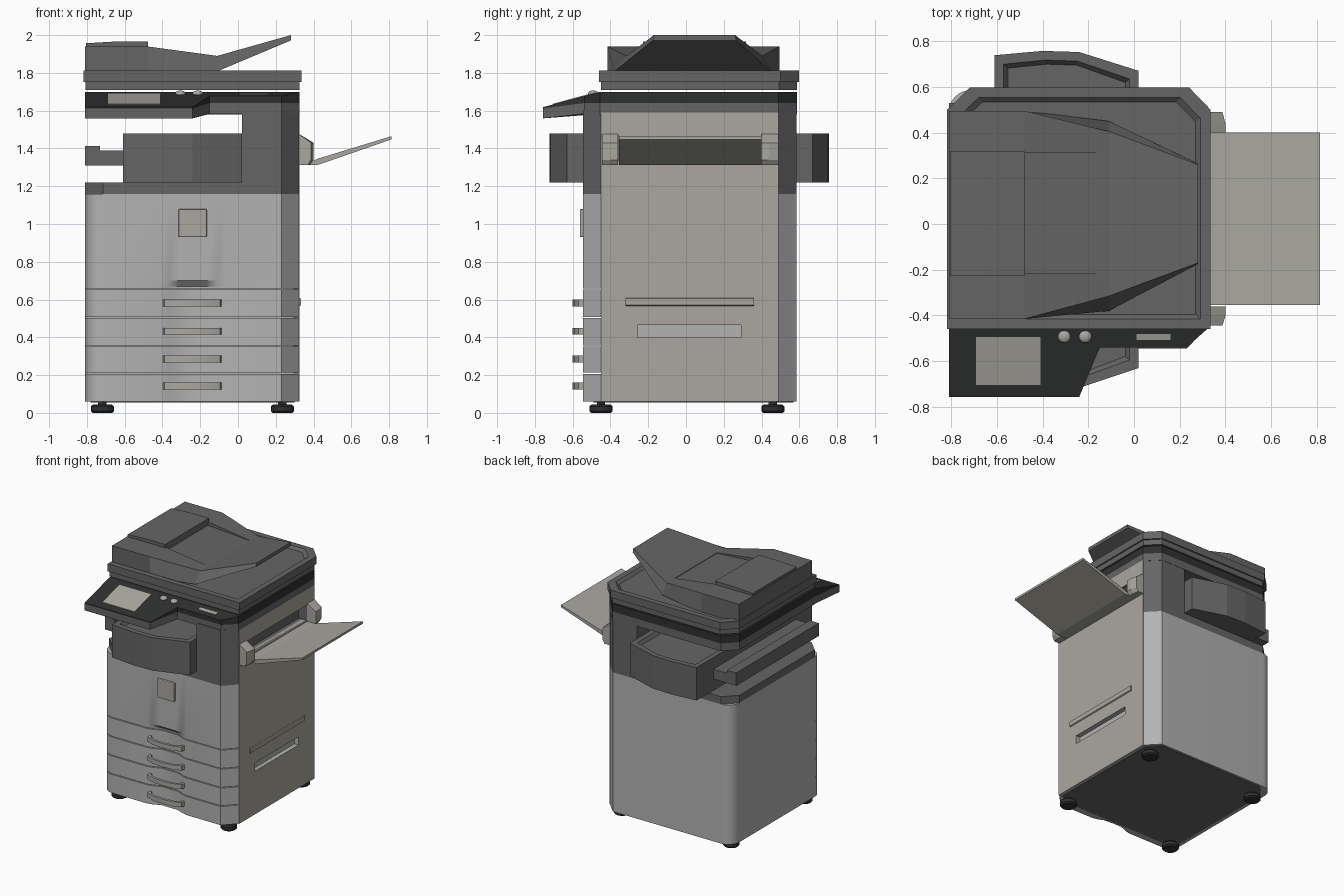
import bpy, bmesh, math

if "Cube" in bpy.data.objects:
    bpy.data.objects.remove(bpy.data.objects["Cube"])


def material(name, r, g, b):
    m = bpy.data.materials.new(name)
    m.diffuse_color = (r, g, b, 1)
    m.use_nodes = True
    m.node_tree.nodes["Principled BSDF"].inputs["Base Color"].default_value = m.diffuse_color
    return m


BLACK = material("black_plastic", .028, .03, .029)
DARK = material("dark_grey", .13, .13, .13)
LIGHT = material("light_grey", .45, .45, .45)
BEIGE = material("warm_grey", .40, .39, .34)


def finish(name, bm, mat, smooth=False):
    bmesh.ops.recalc_face_normals(bm, faces=bm.faces)
    me = bpy.data.meshes.new(name)
    bm.to_mesh(me)
    bm.free()
    ob = bpy.data.objects.new(name, me)
    bpy.context.collection.objects.link(ob)
    me.materials.append(mat)
    if smooth:
        bpy.ops.object.select_all(action='DESELECT')
        ob.select_set(True)
        bpy.context.view_layer.objects.active = ob
        bpy.ops.object.shade_smooth_by_angle(angle=math.radians(30))
    return ob


def loft(name, rings, mat, smooth=False):
    """Closed skin through rings of equal point count."""
    bm = bmesh.new()
    vs = [[bm.verts.new(p) for p in r] for r in rings]
    n = len(vs[0])
    for a, b in zip(vs, vs[1:]):
        for i in range(n):
            j = (i + 1) % n
            bm.faces.new((a[i], a[j], b[j], b[i]))
    bm.faces.new(vs[0])
    bm.faces.new(vs[-1])
    return finish(name, bm, mat, smooth)


def ring(pts, z):
    """Plan outline at height z (a number or a function of y)."""
    return [(x, y, z(y) if callable(z) else z) for x, y in pts]


def plan(name, pts, lo, hi, mat, smooth=False):
    return loft(name, [ring(pts, lo), ring(pts, hi)], mat, smooth)


def side(name, pts, y0, y1, mat):
    """x-z profile extruded along y."""
    return loft(name, [[(x, y, z) for x, z in pts] for y in (y0, y1)], mat)


def rect(x0, x1, y0, y1):
    return [(x0, y0), (x1, y0), (x1, y1), (x0, y1)]


def inset(pts, d):
    xs, ys = [p[0] for p in pts], [p[1] for p in pts]
    cx, cy = (min(xs) + max(xs)) / 2, (min(ys) + max(ys)) / 2
    sx, sy = 1 - 2 * d / (max(xs) - min(xs)), 1 - 2 * d / (max(ys) - min(ys))
    return [(cx + (x - cx) * sx, cy + (y - cy) * sy) for x, y in pts]


def arc(cx, cy, r, a0, a1, n=8):
    return [(cx + r * math.cos(math.radians(a0 + (a1 - a0) * i / n)),
             cy + r * math.sin(math.radians(a0 + (a1 - a0) * i / n))) for i in range(n + 1)]


def cut(cutter, *targets):
    for t in targets:
        m = t.modifiers.new("cut", 'BOOLEAN')
        m.operation, m.object, m.solver = 'DIFFERENCE', cutter, 'EXACT'
        bpy.context.view_layer.objects.active = t
        bpy.ops.object.modifier_apply(modifier=m.name)
    bpy.data.objects.remove(cutter)


# Cabinet: rounded left corners, chamfered right corners
core = plan("cabinet", [(-.81, -.45), (.322, -.45), (.322, .49), (.23, .585)]
            + arc(-.715, .49, .095, 90, 180), .06, 1.16, LIGHT, True)
plan("cabinet_floor", [(-.71, -.49), (.22, -.49), (.3, -.44), (.3, .48), (.22, .57),
                       (-.7, .57), (-.78, .48), (-.78, -.43)], .056, .07, DARK)


def front(d):
    """Front door outline with a hand scoop of depth d."""
    return (arc(-.715, -.45, .095, 180, 270)
            + [(-.41, -.545), (-.37, -.545 + d * .3), (-.31, -.545 + d), (-.17, -.545 + d),
               (-.11, -.545 + d * .3), (-.07, -.545), (.23, -.545), (.322, -.45)])


# Drawers, their handles, and the front door above
for i, (lo, hi) in enumerate([(.06, .207), (.213, .352), (.358, .502), (.508, .652)]):
    plan(f"drawer_{i + 1}", front(.035), lo, hi, LIGHT, True)
    zc = (.142, .285, .432, .582)[i]
    outer = [(-.4, -.53), (-.39, -.57), (-.33, -.592), (-.243, -.6),
             (-.155, -.592), (-.095, -.57), (-.085, -.53)]
    inner = [(-.105, -.53), (-.115, -.558), (-.16, -.574), (-.243, -.58),
             (-.325, -.574), (-.37, -.558), (-.38, -.53)]
    plan(f"drawer_handle_{i + 1}", outer + inner, zc - .018, zc + .018, BEIGE, True)
loft("front_door", [ring(front(d), z) for d, z in
                    [(.035, .658), (.035, .67), (0, .70), (0, 1.16)]], LIGHT, True)
plate = plan("door_plate", rect(-.315, -.165, -.562, -.54), .93, 1.08, BEIGE)
bev = plate.modifiers.new("bevel", 'BEVEL')
bev.width, bev.segments = .007, 2

# Upper frame: deck and supporting column
plan("upper_deck", [(-.81, -.45), (-.715, -.545), (.23, -.545), (.322, -.45), (.322, .49),
                    (.23, .585), (-.715, .585), (-.81, .49)], 1.16, 1.22, DARK)
column = plan("column", [(.02, -.545), (.23, -.545), (.322, -.45), (.322, .49),
                         (.23, .585), (.02, .585)], 1.22, 1.6, DARK)

# Right side panel with feed slot, grip recess and ledge
panel = plan("side_panel", rect(.28, .326, -.45, .49), .06, 1.59, BEIGE)
cut(plan("grip_cutter", rect(.29, .4, -.255, .29), .40, .465, BEIGE), core, panel)
cut(plan("feed_cutter", rect(.25, .4, -.36, .40), 1.34, 1.465, BLACK), column, panel)
side("side_ledge", [(.31, .612), (.334, .605), (.334, .57), (.31, .555)], -.32, .36, BEIGE)

# Bypass tray and its brackets
side("bypass_tray", [(.32, 1.312), (.42, 1.312), (.813, 1.448), (.813, 1.465),
                     (.42, 1.345), (.40, 1.335), (.32, 1.335)], -.355, .40, BEIGE)
for n, y0, y1, flare in (("front", -.36, -.40, -.445), ("back", .40, .44, .49)):
    prof = [(.31, 1.312), (.38, 1.312), (.40, 1.34), (.40, 1.43), (.31, 1.485)]
    loft(f"bypass_bracket_{n}", [[(x, y0, z) for x, z in prof], [(x, y1, z) for x, z in prof],
         [(.31 + (x - .31) * .85, flare, z) for x, z in prof]], BEIGE)

# Finisher box through the middle, with sunken top
box = [(-.61, -.70), (-.40, -.722), (-.24, -.717), (.02, -.63),
       (.02, .67), (-.24, .752), (-.40, .757), (-.61, .738)]
loft("finisher_box", [ring(box, 1.22), ring(box, 1.48), ring(inset(box, .04), 1.48),
                      ring(inset(box, .058), 1.455)], DARK)
side("output_tray", [(-.60, 1.31), (-.81, 1.31), (-.81, 1.412), (-.73, 1.412),
                     (-.73, 1.388), (-.60, 1.388)], -.5, .53, DARK)

# Scanner bed: dark band over a lighter band
bed = [(-.81, -.455), (.325, -.455), (.325, .49), (.23, .587), (-.715, .587), (-.81, .49)]
plan("scanner_bed_top", bed, 1.64, 1.70, BLACK)
plan("scanner_bed_base", bed, 1.58, 1.64, DARK)

# Sloping control panel
slope = [(-.81, -.757), (-.24, -.757), (-.15, -.54), (.23, -.54), (.325, -.455), (-.81, -.455)]


def top(y):
    return 1.70 + .27 * (min(y, -.455) + .455)


def mid(y):
    return 1.64 + .13 * (min(y, -.54) + .54)


def low(y):
    return 1.583 + .11 * (min(y, -.54) + .54)


plan("control_panel", slope, mid, top, BLACK)
plan("control_panel_base", slope, low, mid, DARK)
for n, r in (("touch_screen", rect(-.69, -.41, -.705, -.495)),
             ("status_strip", rect(.01, .16, -.507, -.482))):
    plan(n, r, lambda y: top(y) - .01, lambda y: top(y) + .004, BEIGE)
for i, x in enumerate((-.305, -.213)):
    bm = bmesh.new()
    bmesh.ops.create_uvsphere(bm, u_segments=20, v_segments=10, radius=.028)
    bmesh.ops.scale(bm, vec=(1, 1, .6), verts=bm.verts)
    bmesh.ops.translate(bm, vec=(x, -.492, top(-.492)), verts=bm.verts)
    finish(f"button_{i + 1}", bm, BEIGE, True)

# Lid with a raised rim
lid = [(-.817, -.46), (.335, -.46), (.335, .5), (.24, .598), (-.717, .598), (-.817, .5)]
plan("lid_pad", inset(lid, .01), 1.71, 1.752, DARK)
loft("lid", [ring(lid, 1.752), ring(lid, 1.812), ring(inset(lid, .045), 1.812),
             ring(inset(lid, .065), 1.792)], DARK)

# Document feeder with its narrowing, upswept tray
feeder = loft("document_feeder", [[(x, a, zb), (x, b, zb), (x, d, zt), (x, c, zt)]
              and [(x, a, zb), (x, b, zb), (x, d, zt), (x, c, zt)]
              for x, a, b, c, d, zb, zt in [
                  (-.81, -.415, .495, -.415, .495, 1.785, 1.94),
                  (-.48, -.415, .495, -.415, .495, 1.785, 1.94),
                  (-.11, -.38, .45, -.315, .405, 1.808, 1.89),
                  (.28, -.175, .265, -.17, .26, 1.972, 2.0)]], DARK)
cut(side("feed_slot_cutter", [(-.48, 1.99), (-.48, 1.912), (-.12, 1.888), (-.12, 1.99)],
         -.215, .31, DARK), feeder)
side("feeder_cover", [(-.805, 1.935), (-.805, 1.957), (-.65, 1.966), (-.477, 1.966),
                      (-.477, 1.935)], -.228, .318, DARK)

# Feet
for i, (x, y) in enumerate([(-.718, -.45), (.235, -.45), (-.718, .46), (.235, .46)]):
    loft(f"foot_{i + 1}", [ring(arc(x, y, r, 0, 337.5, 15), z) for r, z in
         [(.052, 0), (.061, .009), (.061, .034), (.052, .043), (.022, .045), (.022, .062)]],
         BLACK)
